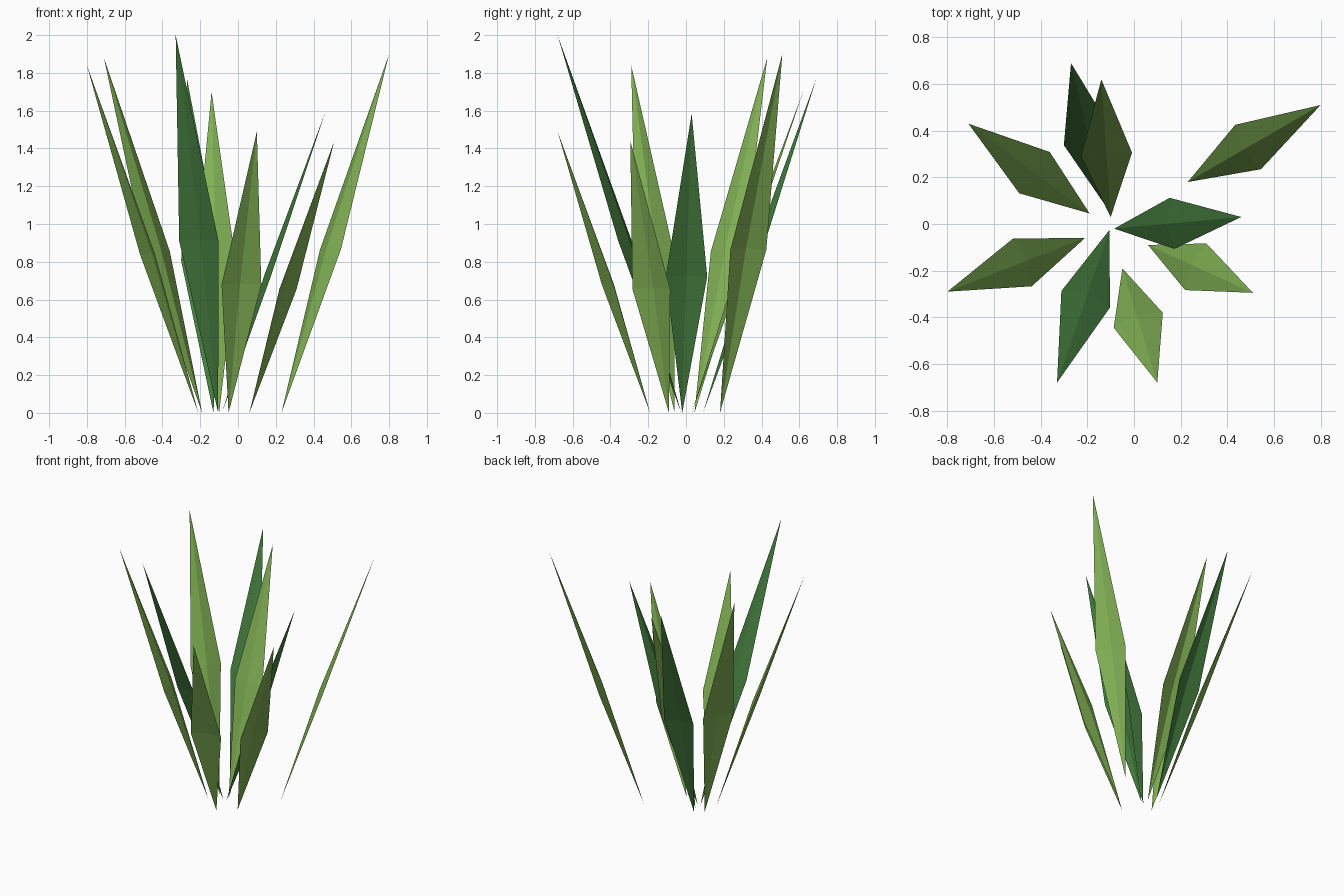
import bpy
from mathutils import Vector

if "Cube" in bpy.data.objects:
    bpy.data.objects.remove(bpy.data.objects["Cube"])


def material(name, rgb):
    m = bpy.data.materials.new(name)
    m.diffuse_color = (*rgb, 1)
    m.use_nodes = True
    m.node_tree.nodes["Principled BSDF"].inputs["Base Color"].default_value = m.diffuse_color
    return m


light = material("light_green", (0.22, 0.44, 0.09))
deep = material("deep_green", (0.06, 0.21, 0.05))

HALF_WIDTH = 0.11
WIDEST = 0.455   # fraction of the height where a blade is widest
FOLD = 0.025     # how far the midrib is pushed towards the plant centre


# One folded diamond blade, from root to tip, widest just below the middle
def blade(name, root, tip, mat):
    root, tip = Vector((*root, 0)), Vector(tip)
    axis = tip - root
    side = Vector((-axis.y, axis.x, 0)).normalized()
    inward = axis.cross(side).normalized()
    if inward.z < 0:
        inward = -inward
    mid = root + axis * WIDEST
    verts = [root, mid + side * HALF_WIDTH, mid + inward * FOLD,
             mid - side * HALF_WIDTH, tip]
    mesh = bpy.data.meshes.new(name)
    mesh.from_pydata(verts, [], [(0, 2, 1), (0, 3, 2), (1, 2, 4), (2, 3, 4)])
    mesh.materials.append(mat)
    mesh.update()
    bpy.context.collection.objects.link(bpy.data.objects.new(name, mesh))


# Blades around the tuft: root (x, y), tip (x, y, z)
blade("blade_back_right", (0.23, 0.18), (0.80, 0.51, 1.90), light)
blade("blade_back", (-0.10, 0.03), (-0.14, 0.62, 1.70), light)
blade("blade_back_deep", (-0.13, 0.09), (-0.27, 0.69, 1.77), deep)
blade("blade_back_left", (-0.19, 0.045), (-0.71, 0.43, 1.88), light)
blade("blade_left", (-0.21, -0.06), (-0.80, -0.29, 1.84), light)
blade("blade_front_deep", (-0.105, -0.025), (-0.33, -0.68, 2.00), deep)
blade("blade_front", (-0.05, -0.19), (0.10, -0.68, 1.49), light)
blade("blade_front_right", (0.06, -0.09), (0.51, -0.295, 1.44), light)
blade("blade_right_deep", (-0.085, -0.02), (0.46, 0.03, 1.585), deep)
